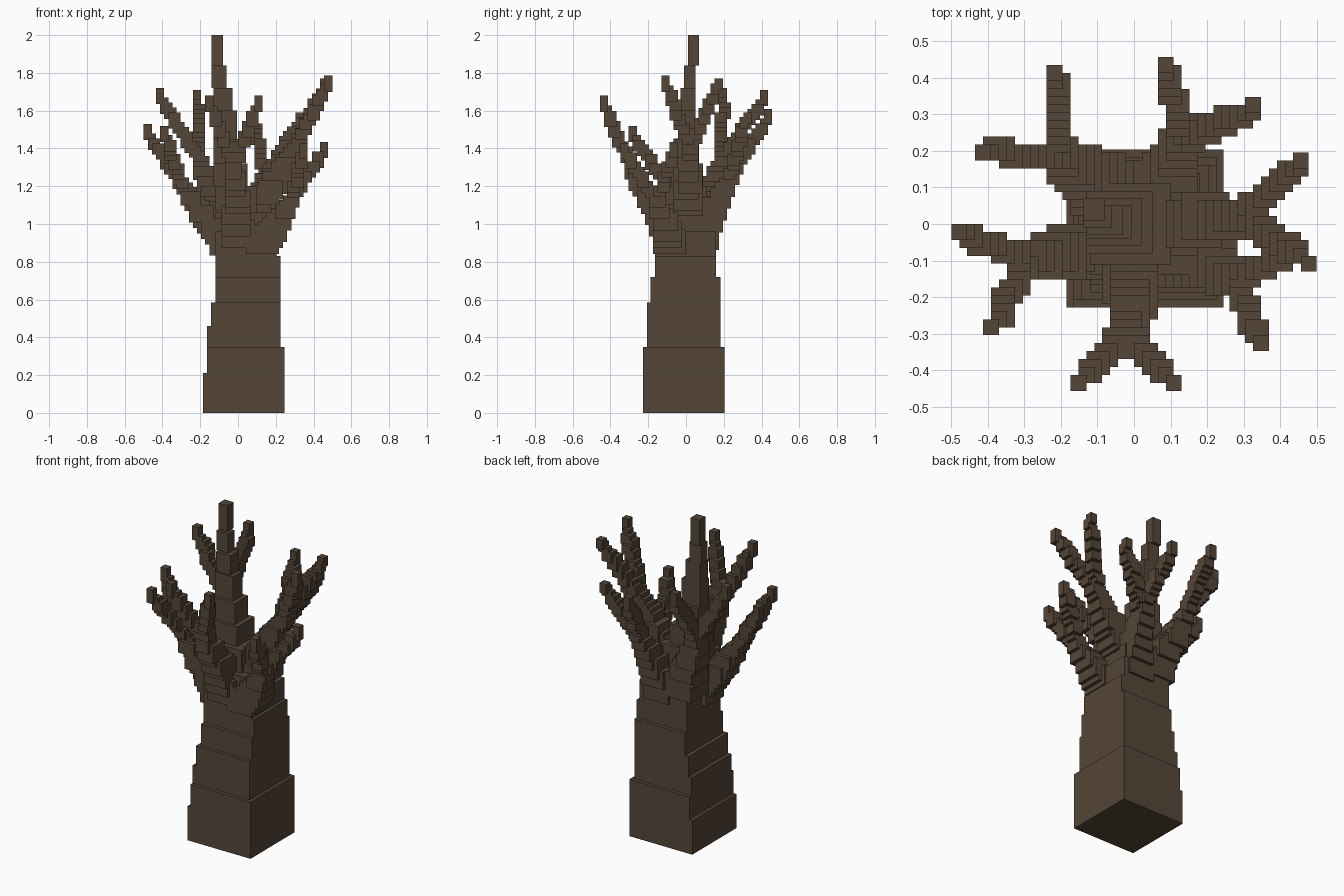
import bpy, bmesh, math
from mathutils import Vector

if "Cube" in bpy.data.objects:
    bpy.data.objects.remove(bpy.data.objects["Cube"])

G = 0.0217  # block grid

bark = bpy.data.materials.new("bark")
bark.diffuse_color = (0.09, 0.061, 0.04, 1)
bark.use_nodes = True
bark.node_tree.nodes["Principled BSDF"].inputs["Base Color"].default_value = bark.diffuse_color


def add_box(bm, lo, hi):
    res = bmesh.ops.create_cube(bm, size=1)
    for v in res["verts"]:
        v.co = Vector([lo[i] if v.co[i] < 0 else hi[i] for i in range(3)])


def finish(bm, name):
    me = bpy.data.meshes.new(name)
    bm.to_mesh(me)
    bm.free()
    ob = bpy.data.objects.new(name, me)
    ob.data.materials.append(bark)
    bpy.context.collection.objects.link(ob)
    return ob


def limb(bm, a, b, wa, wb, step=0.032):
    """Stepped run of grid-aligned blocks from a to b; points mark block tops."""
    a, b = Vector(a), Vector(b)
    n = max(2, math.ceil((b - a).length / step))
    for i in range(n + 1):
        t = i / n
        p = a.lerp(b, t)
        w = wa + (wb - wa) * t
        size = max(2, round(w / G)) * G
        x = round((p.x - size / 2) / G) * G
        y = round((p.y - size / 2) / G) * G
        h = max(0.06, w * 0.75, step * 1.3)
        add_box(bm, (x, y, p.z - h), (x + size, y + size, p.z))


# Trunk: stacked tapering blocks (z0, z1, x0, x1, y0, y1)
bm = bmesh.new()
for z0, z1, x0, x1, y0, y1 in [
    (0, .21, -.185, .245, -.228, .203),
    (.21, .35, -.165, .245, -.228, .203),
    (.35, .46, -.165, .225, -.207, .182),
    (.46, .585, -.143, .225, -.207, .182),
    (.585, .72, -.12, .225, -.187, .182),
    (.72, .83, -.12, .225, -.165, .16),
    (.83, .96, -.12, .205, -.165, .16),
]:
    add_box(bm, (x0, y0, z0), (x1, y1, z1))
finish(bm, "trunk")

# Central leader
bm = bmesh.new()
for z0, z1, x0, x1, y0, y1 in [
    (.96, 1.06, -.12, .18, -.14, .14),
    (1.06, 1.2, -.12, .1, -.11, .11),
    (1.2, 1.32, -.13, .05, -.08, .09),
    (1.32, 1.45, -.13, .02, -.06, .07),
    (1.45, 1.6, -.13, -.005, -.04, .05),
    (1.6, 1.72, -.13, -.03, -.03, .05),
    (1.72, 1.84, -.14, -.06, -.01, .05),
    (1.84, 2.0, -.14, -.08, .01, .07),
]:
    add_box(bm, (x0, y0, z0), (x1, y1, z1))
finish(bm, "leader")

# Forked branches: root, fork, tips
branches = {
    "branch_back_left": ((-.06, .08, 1.04), (-.20, .185, 1.36),
                         [(-.21, .422, 1.71), (-.42, .20, 1.72)]),
    "branch_back": ((.08, .08, .99), (.14, .23, 1.27),
                    [(.085, .442, 1.61), (.335, .315, 1.59)]),
    "branch_right": ((.07, .0, 1.08), (.30, .025, 1.43),
                     [(.462, .163, 1.77), (.482, -.115, 1.785)]),
    "branch_front_right": ((.14, -.08, .97), (.28, -.155, 1.15),
                           [(.462, -.06, 1.435), (.35, -.335, 1.43)]),
    "branch_left": ((-.06, -.06, .96), (-.29, -.095, 1.22),
                    [(-.487, -.02, 1.53), (-.395, -.29, 1.52)]),
    "branch_front": ((.0, -.08, 1.0), (-.02, -.29, 1.33),
                     [(-.16, -.44, 1.68), (.115, -.44, 1.68)]),
}
for name, (root, fork, tips) in branches.items():
    bm = bmesh.new()
    limb(bm, root, fork, .17, .085)
    for tip in tips:
        limb(bm, fork, tip, .075, .05)
    finish(bm, name)
